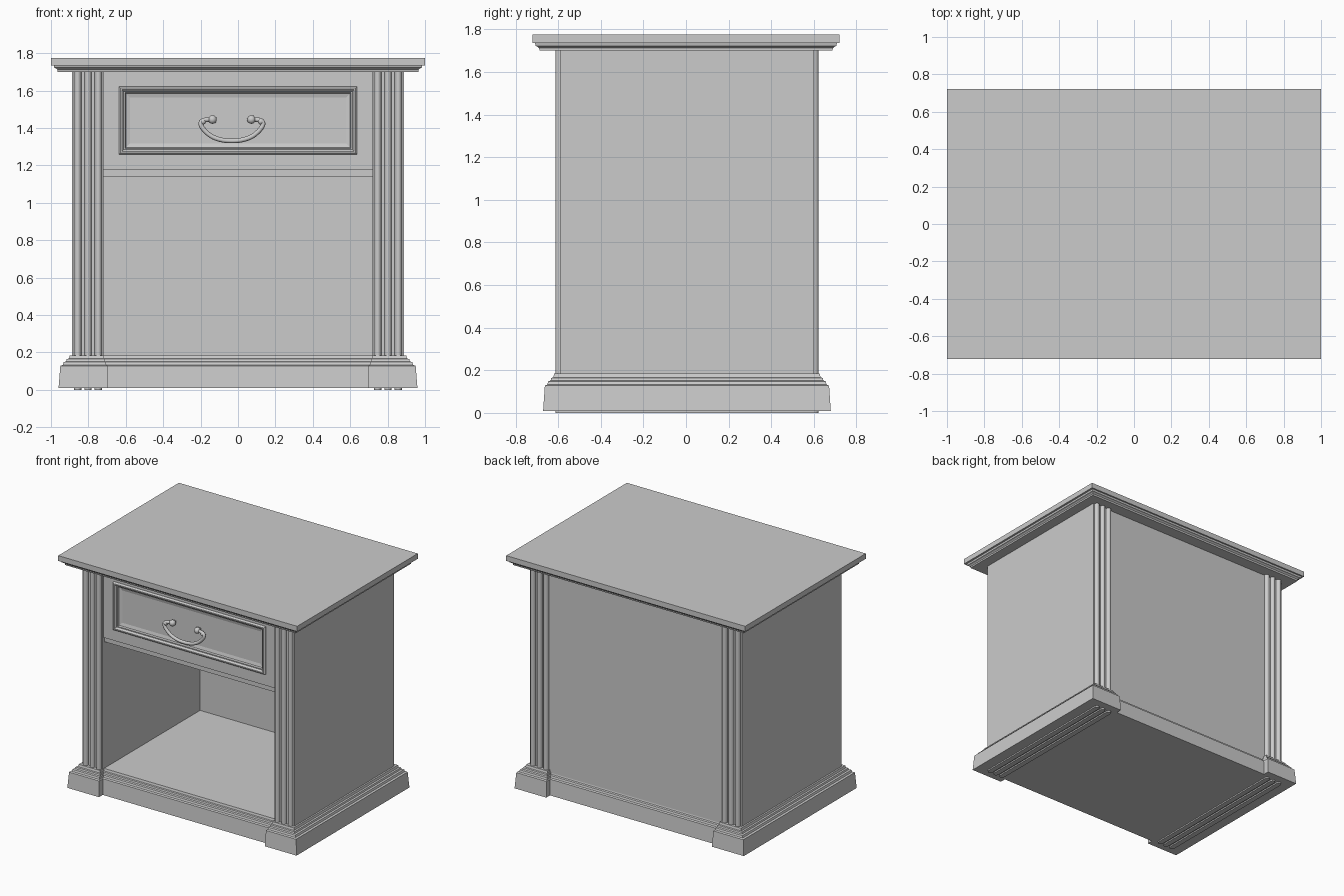
import bpy, bmesh, math

if "Cube" in bpy.data.objects:
    bpy.data.objects.remove(bpy.data.objects["Cube"])

grey = bpy.data.materials.new("plain_grey")
grey.diffuse_color = (0.6, 0.6, 0.6, 1)
grey.use_nodes = True
grey.node_tree.nodes["Principled BSDF"].inputs["Base Color"].default_value = grey.diffuse_color
CY = 0.0045  # carcass centre in y


def finish(name, bm):
    bmesh.ops.recalc_face_normals(bm, faces=bm.faces[:])
    me = bpy.data.meshes.new(name)
    bm.to_mesh(me)
    bm.free()
    ob = bpy.data.objects.new(name, me)
    bpy.context.collection.objects.link(ob)
    me.materials.append(grey)
    return ob


def loft(name, rings):
    """Skin a stack of equal-length closed rings and cap both ends."""
    bm = bmesh.new()
    vs = [[bm.verts.new(p) for p in r] for r in rings]
    n = len(vs[0])
    for a, b in zip(vs, vs[1:]):
        for i in range(n):
            j = (i + 1) % n
            bm.faces.new((a[i], a[j], b[j], b[i]))
    bm.faces.new(vs[0])
    bm.faces.new(vs[-1])
    return finish(name, bm)


def rect_z(hx, y0, y1, z):
    return [(-hx, y0, z), (hx, y0, z), (hx, y1, z), (-hx, y1, z)]


def rect_y(hx, z0, z1, y):
    return [(-hx, y, z0), (hx, y, z0), (hx, y, z1), (-hx, y, z1)]


def box(name, x0, x1, y0, y1, z0, z1):
    return loft(name, [[(x0, y0, z), (x1, y0, z), (x1, y1, z), (x0, y1, z)] for z in (z0, z1)])


def smooth(ob, angle=40):
    bpy.ops.object.select_all(action='DESELECT')
    ob.select_set(True)
    bpy.context.view_layer.objects.active = ob
    bpy.ops.object.shade_smooth_by_angle(angle=math.radians(angle))


# table top with stepped moulding underneath
top = [(0.965, 0.687, 1.70), (0.965, 0.69, 1.712), (0.972, 0.697, 1.718), (0.982, 0.705, 1.722),
       (0.985, 0.709, 1.735), (1.0, 0.721, 1.735), (1.0, 0.721, 1.775)]
loft("table_top", [rect_z(hx, -hy, hy, z) for hx, hy, z in top])


# plinth: stepped profile around an outline with corner blocks front and back
def outline(o, z):
    X, xi, Y, yi = 0.888 + o * 1.15, 0.725 - o * 0.5, 0.613 + o, 0.568 + o
    quarter = [(X, Y), (xi, Y), (xi, yi)]
    pts = quarter + [(-x, y) for x, y in reversed(quarter)]
    pts += [(-x, -y) for x, y in pts]
    return [(x, y + CY, z) for x, y in pts]


plinth = [(0.062, 0.01), (0.054, 0.128), (0.042, 0.133), (0.038, 0.148), (0.027, 0.152),
          (0.024, 0.164), (0.014, 0.167), (0.01, 0.184)]
loft("plinth", [outline(o, z) for o, z in plinth])

# side walls with three reeds running through from front to back
for s, side in ((1, "right"), (-1, "left")):
    xs = sorted((s * 0.72, s * 0.887))
    box(side + "_side_wall", xs[0], xs[1], -0.592, 0.60, 0.01, 1.705)
    for k, xc in enumerate((0.747, 0.802, 0.857)):
        half = []
        for i in range(9):
            a = math.pi * i / 8
            half.append((0.02 * math.cos(a), 0.592 + 0.026 * math.sin(a)))
        plan = half + [(-x, -y) for x, y in half]
        reed = loft(f"{side}_reed_{k + 1}",
                    [[(s * xc + x, y + CY, z) for x, y in plan] for z in (0.0, 1.705)])
        smooth(reed)

# back panel
box("back_panel", -0.725, 0.725, 0.575, 0.597, 0.15, 1.705)

# drawer body and the rail below it
box("drawer_box", -0.722, 0.722, -0.55, 0.58, 1.14, 1.705)
box("drawer_rail", -0.722, 0.722, -0.568, -0.54, 1.14, 1.176)

# drawer front: flat surround, raised rounded frame, sunken field
front = [(0, -0.545), (0, -0.577)]
rings = [rect_y(0.722, 1.175, 1.703, y) for _, y in front]
frame = [(0, -0.577), (0.002, -0.586), (0.008, -0.592), (0.016, -0.592), (0.022, -0.587),
         (0.026, -0.577), (0.033, -0.577), (0.037, -0.564), (0.06, -0.558)]
rings += [rect_y(0.637 - i, 1.258 + i, 1.622 - i, y) for i, y in frame]
loft("drawer_front", rings)

# swing handle
HX = -0.0325
path = [(0.105, 1.445, -0.585), (0.135, 1.446, -0.592), (0.168, 1.436, -0.596), (0.165, 1.405, -0.598),
        (0.115, 1.355, -0.598), (0.055, 1.334, -0.598)]
pts = [(HX - x, y, z) for x, z, y in path] + [(HX, -0.598, 1.330)]
pts += [(HX + x, y, z) for x, z, y in reversed(path)]
cu = bpy.data.curves.new("handle_bail", 'CURVE')
cu.dimensions = '3D'
cu.bevel_depth = 0.0125
cu.bevel_resolution = 3
cu.use_fill_caps = True
sp = cu.splines.new('NURBS')
sp.points.add(len(pts) - 1)
for p, c in zip(sp.points, pts):
    p.co = (*c, 1)
sp.use_endpoint_u = True
sp.order_u = 3
sp.resolution_u = 6
cu.materials.append(grey)
bpy.context.collection.objects.link(bpy.data.objects.new("handle_bail", cu))


# handle knobs and end beads
def ball(name, x, y, z, r):
    bm = bmesh.new()
    bmesh.ops.create_uvsphere(bm, u_segments=16, v_segments=10, radius=r)
    bmesh.ops.translate(bm, verts=bm.verts[:], vec=(x, y, z))
    smooth(finish(name, bm), 60)


for s, side in ((1, "right"), (-1, "left")):
    ball(side + "_handle_knob", HX + s * 0.104, -0.588, 1.445, 0.023)
    ball(side + "_handle_bead", HX + s * 0.155, -0.595, 1.434, 0.016)
    x = HX + s * 0.104
    box(side + "_handle_post", x - 0.01, x + 0.01, -0.585, -0.55, 1.435, 1.455)
